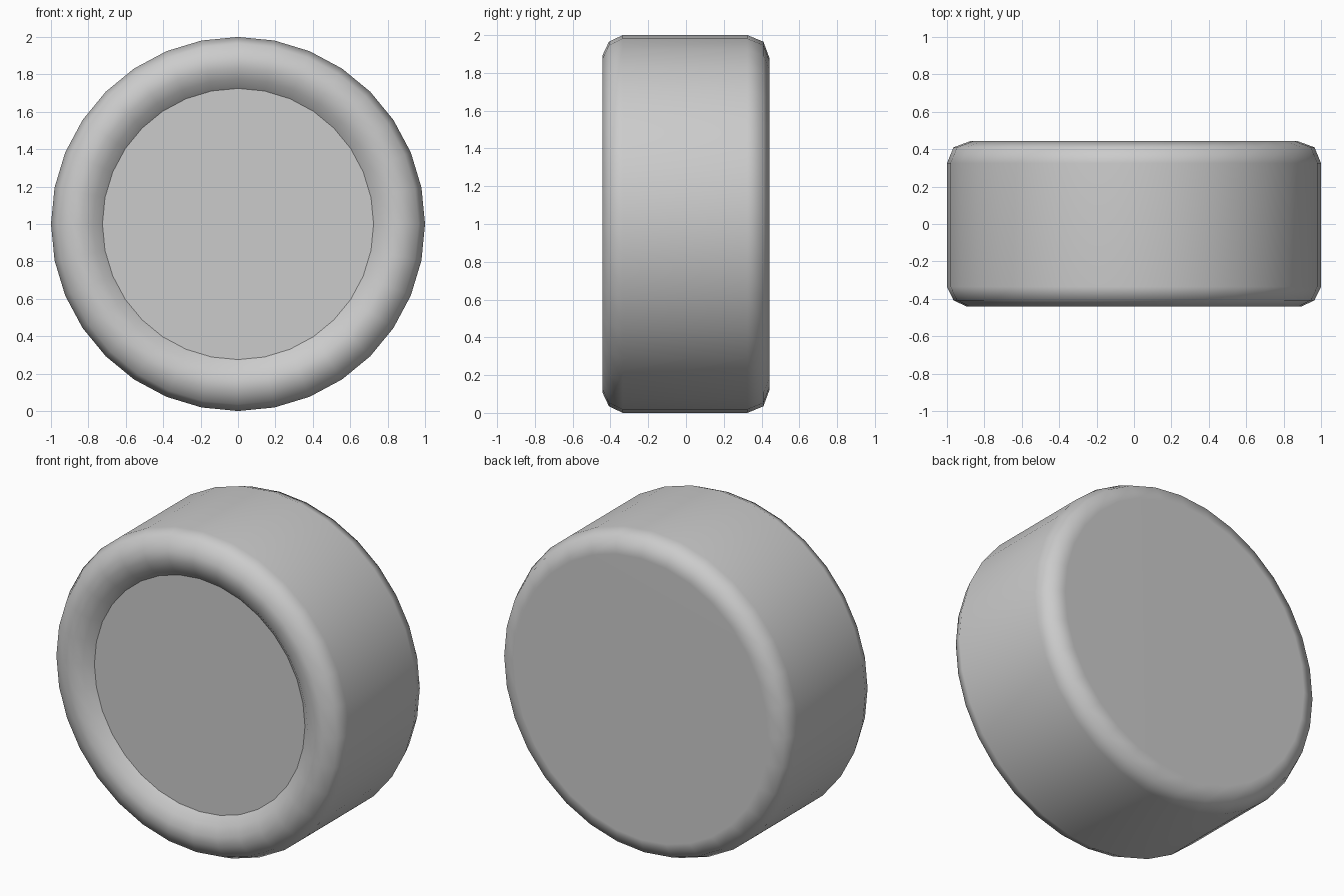
import bpy, bmesh
from math import cos, sin, pi, radians

if "Cube" in bpy.data.objects:
    bpy.data.objects.remove(bpy.data.objects["Cube"])

SIDES = 32


def revolve(profile):
    """Turn a (radius, y) profile around the y axis at z = 1."""
    bm = bmesh.new()
    rings = []
    for r, y in profile:
        rings.append([bm.verts.new((r * sin(2 * pi * i / SIDES), y,
                                    1 + r * cos(2 * pi * i / SIDES)))
                      for i in range(SIDES)])
    for a, b in zip(rings, rings[1:]):
        for i in range(SIDES):
            j = (i + 1) % SIDES
            bm.faces.new((a[i], a[j], b[j], b[i]))
    return bm, rings


def finish(name, bm):
    """Make the object, smooth but with sharp edges and flat caps kept."""
    bmesh.ops.recalc_face_normals(bm, faces=bm.faces)
    me = bpy.data.meshes.new(name)
    bm.to_mesh(me)
    bm.free()
    ob = bpy.data.objects.new(name, me)
    bpy.context.collection.objects.link(ob)
    bpy.ops.object.select_all(action='DESELECT')
    ob.select_set(True)
    bpy.context.view_layer.objects.active = ob
    bpy.ops.object.shade_smooth_by_angle(angle=radians(60))
    mod = ob.modifiers.new("weighted_normals", 'WEIGHTED_NORMAL')
    mod.keep_sharp = True
    return ob


# Round drum: rolled front rim, straight wall, rounded back edge, flat back,
# with the front face closing the rim a little way in
bm, rings = revolve([
    (0.725, -0.377), (0.775, -0.42), (0.835, -0.442), (0.893, -0.442),
    (0.965, -0.408), (1.0, -0.335),
    (1.0, 0.325), (0.965, 0.41), (0.875, 0.443)])
bm.faces.new(rings[-1])
bm.faces.new(rings[0])
drum = finish("round_drum", bm)

# Front face stays flat with a crisp border
drum.data.polygons[-1].use_smooth = False
